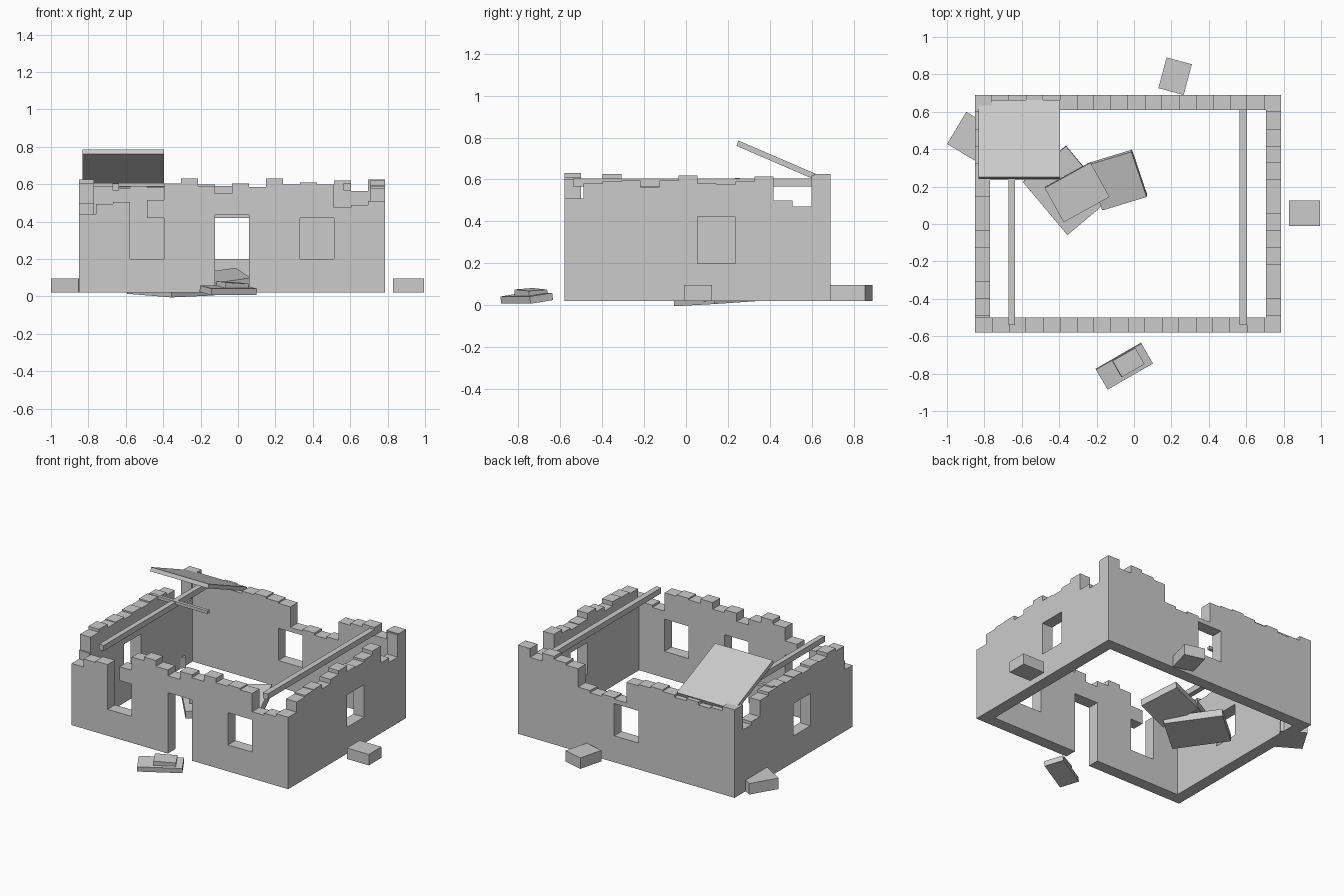
import bpy, math
from mathutils import Matrix, Euler

if "Cube" in bpy.data.objects:
    bpy.data.objects.remove(bpy.data.objects["Cube"])

stone = bpy.data.materials.new("stone grey")
stone.diffuse_color = (0.6, 0.6, 0.6, 1)
stone.use_nodes = True
stone.node_tree.nodes["Principled BSDF"].inputs["Base Color"].default_value = stone.diffuse_color

X0, X1, Y0, Y1 = -0.85, 0.785, -0.58, 0.69   # outer footprint
T = 0.08                                     # wall thickness
BASE = 0.02


def wall(name, lo, hi, clip, tops, holes, door, loc, rot):
    """Crenellated outline with window holes, extruded to wall thickness."""
    n = len(tops)
    edge = [lo + (hi - lo) * i / n for i in range(n + 1)]
    clamp = lambda u: min(max(u, clip[0]), clip[1])
    pts = []
    for i, t in enumerate(tops):
        pts += [(clamp(edge[i]), t), (clamp(edge[i + 1]), t)]
    pts.append((clip[1], BASE))
    if door:
        a, b, h = door
        pts += [(edge[b], BASE), (edge[b], h), (edge[a], h), (edge[a], BASE)]
    pts.append((clip[0], BASE))
    # drop points that lie inside a straight run of the top
    keep = [p for i, p in enumerate(pts)
            if not (pts[i - 1][1] == p[1] == pts[(i + 1) % len(pts)][1] and p[1] > BASE)]
    loops = [keep]
    for a, b, z0, z1 in holes:
        loops.append([(edge[a], z0), (edge[a], z1), (edge[b], z1), (edge[b], z0)])
    cu = bpy.data.curves.new(name, 'CURVE')
    cu.dimensions = '2D'
    cu.fill_mode = 'BOTH'
    cu.extrude = T / 2
    for loop in loops:
        s = cu.splines.new('POLY')
        s.points.add(len(loop) - 1)
        for p, (u, v) in zip(s.points, loop):
            p.co = (u, v, 0, 1)
        s.use_cyclic_u = True
    ob = bpy.data.objects.new(name, cu)
    ob.location, ob.rotation_euler = loc, rot
    bpy.context.collection.objects.link(ob)
    bpy.ops.object.select_all(action='DESELECT')
    ob.select_set(True)
    bpy.context.view_layer.objects.active = ob
    bpy.ops.object.convert(target='MESH')
    ob = bpy.context.object
    ob.data.materials.clear()
    ob.data.materials.append(stone)
    for p in ob.data.polygons:
        p.use_smooth = False


def box(name, size, loc, rot=(0, 0, 0)):
    bpy.ops.mesh.primitive_cube_add(size=1)
    ob = bpy.context.object
    ob.name = name
    m = Euler([math.radians(a) for a in rot]).to_matrix().to_4x4()
    ob.data.transform(Matrix.Translation(loc) @ m @ Matrix.Diagonal((*size, 1)))
    ob.data.materials.append(stone)


def span(name, x, y, z):
    box(name, (x[1] - x[0], y[1] - y[0], z[1] - z[0]),
        (sum(x) / 2, sum(y) / 2, sum(z) / 2))


H = math.pi / 2
# front wall: broken left window, door, right window
wall("front_wall", X0, X1, (X0, X1),
     [.44, .495, .505, .2, .2, .605, .63, .59, .55, .605, .585, .63, .60, .61, .60, .475, .49, .51],
     [(13, 15, .2, .42)], (8, 10, .435), (0, Y0 + T / 2, 0), (H, 0, 0))
span("broken_lintel", (-0.487, -0.396), (Y0, Y0 + T), (.42, .515))
# back wall: one window, collapsed stretch to its right
wall("back_wall", X0, X1, (X0, X1),
     [.62, .59, .58, .60, .585, .60, .61, .60, .59, .45, .46, .445, .46, .585, .60, .62, .565, .625],
     [(8, 10, .2, .42)], None, (0, Y1 - T / 2, 0), (H, 0, 0))
# side walls fit between front and back
inner = (Y0 + T, Y1 - T)
wall("right_wall", Y0, Y1, inner,
     [.51, .58, .59, .595, .565, .595, .62, .58, .575, .59, .615, .50, .47, .62],
     [(7, 9, .2, .42)], None, (X1 - T / 2, 0, 0), (H, 0, H))
wall("left_wall", Y0, Y1, inner,
     [.50, .605, .625, .60, .605, .59, .60, .595, .605, .60, .58, .47, .45, .62],
     [(5, 7, .2, .42)], None, (X0 + T / 2, 0, 0), (H, 0, H))

# roof beams
span("right_beam", (.565, .603), (-.54, .612), (.567, .605))
span("left_beam", (-.67, -.635), (-.54, .612), (.567, .605))
span("cross_beam", (-.83, -.395), (.235, .257), (.588, .608))

# leftover tilted roof panel
box("roof_panel", (.435, .45, .027), (-.613, .452, .684), (-23.3, 0, 0))

# fallen slabs inside
box("floor_slab_low", (.37, .30, .05), (-.36, .18, .035), (2, 3, -50))
box("floor_slab_tilted", (.25, .26, .05), (-.09, .235, .085), (12, -8, 17))
box("floor_slab_top", (.28, .21, .05), (-.305, .17, .10), (4, 0, 29))

# loose blocks outside
box("back_block", (.14, .17, .075), (.22, .79, .058), (0, 0, -15))
box("right_block", (.165, .135, .075), (.912, .057, .058))
box("left_block", (.17, .20, .075), (-.875, .47, .058), (0, 0, -31))
box("front_slab", (.28, .125, .035), (-.052, -.76, .033), (8, 0, 30))
box("front_slab_top", (.14, .10, .03), (-.03, -.74, .06), (4, 3, 30))
